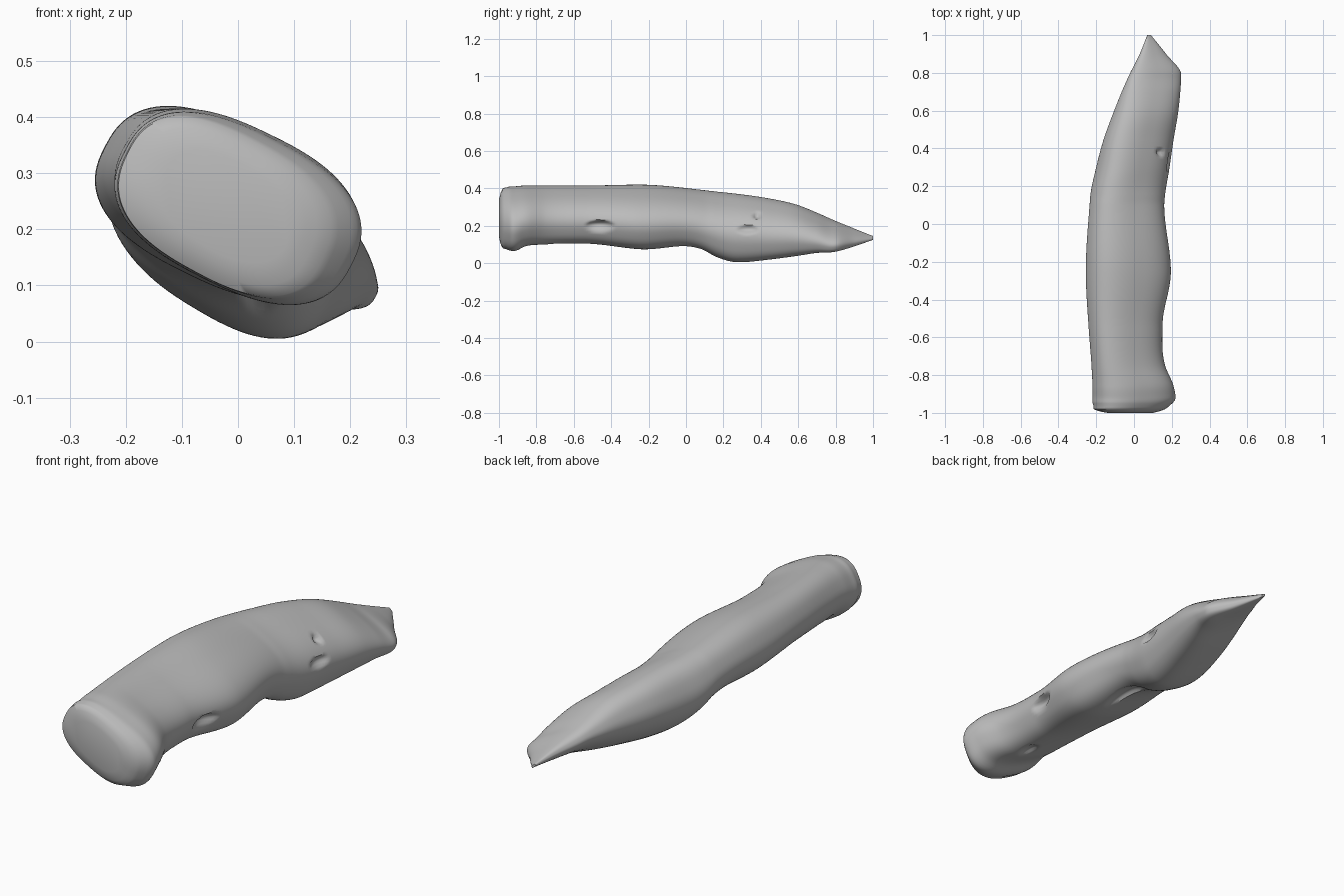
import bpy
import bmesh
from math import ceil, copysign, cos, pi, radians, sin
from mathutils import Vector

SIDES = 96
STEP = 0.013

# Stations along the handle: y, x min, x max, z min, z max, thickness ratio
STATIONS = [
    (-1, -.14, .10, .14, .34, .62),
    (-.99, -.19, .14, .1, .38, .62),
    (-.96, -.215, .19, .075, .405, .62),
    (-.92, -.22, .22, .065, .41, .62),
    (-.86, -.22, .21, .09, .415, .62),
    (-.75, -.225, .165, .1, .415, .62),
    (-.55, -.24, .15, .105, .415, .62),
    (-.25, -.255, .195, .075, .42, .62),
    (.1, -.235, .16, .065, .39, .62),
    (.16, -.23, .165, .035, .383, .64),
    (.28, -.205, .185, .005, .37, .64),
    (.45, -.16, .21, .02, .345, .6),
    (.6, -.105, .235, .04, .31, .55),
    (.7, -.065, .245, .055, .27, .45),
    (.79, -.025, .25, .06, .23, .35),
    (.9, .03, .17, .09, .185, .35),
    (1, .07, .09, .125, .145, .35),
]


def tangent(i, k):
    """Slope of value k at station i, weighted for uneven spacing."""
    def slope(a):
        p, q = STATIONS[a], STATIONS[a + 1]
        return (q[k] - p[k]) / (q[0] - p[0]), q[0] - p[0]
    if i == 0:
        return slope(0)[0]
    if i == len(STATIONS) - 1:
        return slope(i - 1)[0]
    (s0, d0), (s1, d1) = slope(i - 1), slope(i)
    if s0 * s1 <= 0:
        return 0
    return (s0 * d1 + s1 * d0) / (d0 + d1)


def blend(i, t):
    """Smooth station between station i and the next one."""
    p, q = STATIONS[i], STATIONS[i + 1]
    d = q[0] - p[0]
    ease = t * t * (3 - 2 * t)
    values = [p[0] + d * t]
    for k in range(1, len(p)):
        start, end = tangent(i, k) * d, tangent(i + 1, k) * d
        values.append(p[k] + (q[k] - p[k]) * ease
                      + start * t * (1 - t) ** 2 - end * t * t * (1 - t))
    return values


def section(y, x0, x1, z0, z1, ratio):
    """Tilted rounded oval fitted into the given bounds."""
    tilt = radians(-27)
    points = []
    for s in range(SIDES):
        a = 2 * pi * s / SIDES
        u = copysign(abs(cos(a)) ** .78, cos(a))
        v = copysign(abs(sin(a)) ** .78, sin(a)) * ratio
        points.append((u * cos(tilt) - v * sin(tilt),
                       u * sin(tilt) + v * cos(tilt)))
    half_u = max(p[0] for p in points)
    half_v = max(p[1] for p in points)
    return [Vector(((x0 + x1) / 2 + u / half_u * (x1 - x0) / 2, y,
                    (z0 + z1) / 2 + v / half_v * (z1 - z0) / 2))
            for u, v in points]


# Hollows in the surface: centre, radii, depth
PITS = [
    ((.16, -.46, .2), (.08, .08, .03), .03),
    ((.19, .33, .18), (.08, .06, .025), .02),
    ((.17, .38, .26), (.06, .025, .025), .03),
    ((.04, 0, .08), (.035, .15, .08), .025),
    ((.03, -.7, .12), (.03, .06, .08), .02),
]


def press_pits(ring):
    """Push points near each hollow towards the middle of the ring."""
    middle = sum(ring, Vector()) / len(ring)
    for centre, radii, depth in PITS:
        for p in ring:
            d = sum(((p[k] - centre[k]) / radii[k]) ** 2 for k in range(3))
            if d < 1:
                p += (middle - p).normalized() * depth * (1 - d)


cube = bpy.data.objects.get("Cube")
if cube:
    bpy.data.objects.remove(cube)

# Rings from the blunt end to the chisel tip
rings = []
for i in range(len(STATIONS) - 1):
    steps = max(2, ceil((STATIONS[i + 1][0] - STATIONS[i][0]) / STEP))
    rings += [section(*blend(i, n / steps)) for n in range(steps)]
rings.append(section(*STATIONS[-1]))

# Skin and end caps
bm = bmesh.new()
loops = []
for ring in rings:
    press_pits(ring)
    loops.append([bm.verts.new(p) for p in ring])
for a, b in zip(loops, loops[1:]):
    for s in range(SIDES):
        n = (s + 1) % SIDES
        bm.faces.new((a[s], a[n], b[n], b[s]))
bm.faces.new(loops[0])
bm.faces.new(loops[-1])
bmesh.ops.recalc_face_normals(bm, faces=bm.faces)
mesh = bpy.data.meshes.new("curved_handle")
bm.to_mesh(mesh)
bm.free()

# Plain grey finish
grey = bpy.data.materials.new("plain grey")
grey.use_nodes = True
colour = (.5, .5, .5, 1)
grey.diffuse_color = colour
grey.node_tree.nodes["Principled BSDF"].inputs["Base Color"].default_value = colour
mesh.materials.append(grey)

handle = bpy.data.objects.new("curved_handle", mesh)
bpy.context.collection.objects.link(handle)
bpy.ops.object.select_all(action="DESELECT")
handle.select_set(True)
bpy.context.view_layer.objects.active = handle
bpy.ops.object.shade_smooth_by_angle(angle=radians(50))
